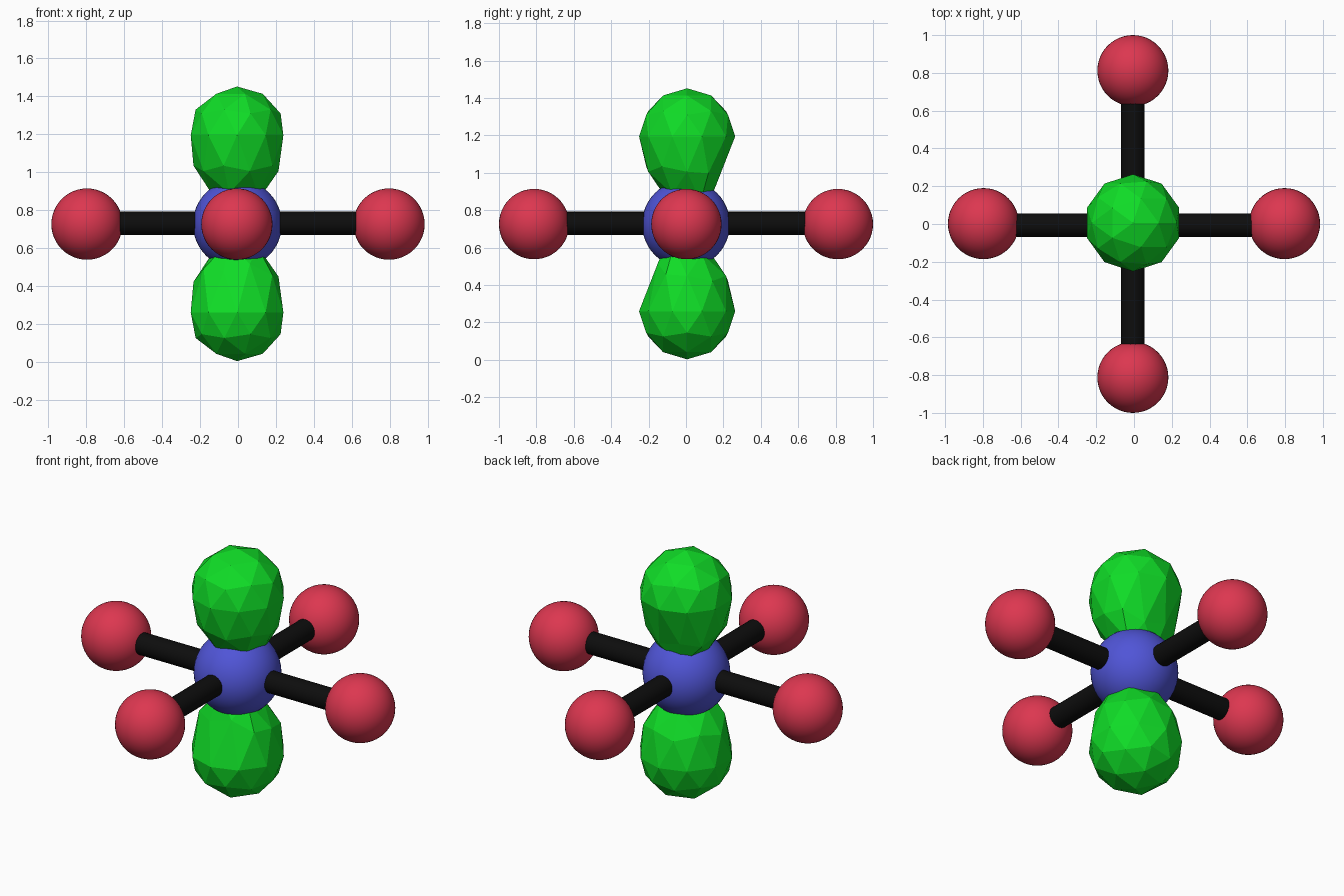
import bpy
import bmesh
from math import pi

if "Cube" in bpy.data.objects:
    bpy.data.objects.remove(bpy.data.objects["Cube"])

ZC = 0.726  # height of the central atom


def material(name, rgb):
    m = bpy.data.materials.new(name)
    m.diffuse_color = (*rgb, 1)
    m.use_nodes = True
    m.node_tree.nodes["Principled BSDF"].inputs["Base Color"].default_value = m.diffuse_color
    return m


RED = material("red", (0.72, 0.038, 0.08))
BLUE = material("blue", (0.08, 0.09, 0.68))
GREEN = material("green", (0.005, 0.72, 0.02))
BLACK = material("black", (0.004, 0.004, 0.004))


def finish(name, mat):
    ob = bpy.context.object
    ob.name = name
    ob.data.materials.append(mat)
    bpy.ops.object.shade_smooth_by_angle()
    return ob


def atom(name, loc, r, mat):
    bpy.ops.mesh.primitive_uv_sphere_add(segments=48, ring_count=24, radius=r, location=loc)
    return finish(name, mat)


def bond(name, loc, rot):
    bpy.ops.mesh.primitive_cylinder_add(vertices=32, radius=0.062, depth=1.4,
                                        location=loc, rotation=rot)
    return finish(name, BLACK)


def lobe(name, z, flip):
    # Faceted icosphere whose inner half is drawn out towards the centre
    bm = bmesh.new()
    bmesh.ops.create_icosphere(bm, subdivisions=2, radius=1.0)
    for v in bm.verts:
        if v.co.z < -0.1:
            w = min(1, max(0, v.co.y) / 0.83)
            v.co.z *= 1.4 + 0.5 * w
            v.co.y *= 1 - 0.25 * w
        v.co *= 0.257
    me = bpy.data.meshes.new(name)
    bm.to_mesh(me)
    bm.free()
    me.materials.append(GREEN)
    ob = bpy.data.objects.new(name, me)
    bpy.context.collection.objects.link(ob)
    ob.location = (-0.005, 0.006, z)
    if flip:
        ob.rotation_euler = (pi, 0, 0)


# Central atom and four outer atoms
atom("central_atom", (-0.003, 0, ZC), 0.235, BLUE)
for s, side in ((-1, "a"), (1, "b")):
    atom("outer_atom_x_" + side, (s * 0.797, 0.002, ZC), 0.188, RED)
    atom("outer_atom_y_" + side, (-0.006, s * 0.812, ZC), 0.188, RED)

# Crossing bonds
bond("bond_x", (0, -0.006, ZC + 0.004), (0, pi / 2, 0))
bond("bond_y", (-0.006, 0, ZC + 0.004), (pi / 2, 0, 0))

# Lone-pair lobes above and below
lobe("upper_lobe", 1.195, False)
lobe("lower_lobe", 0.26, True)
